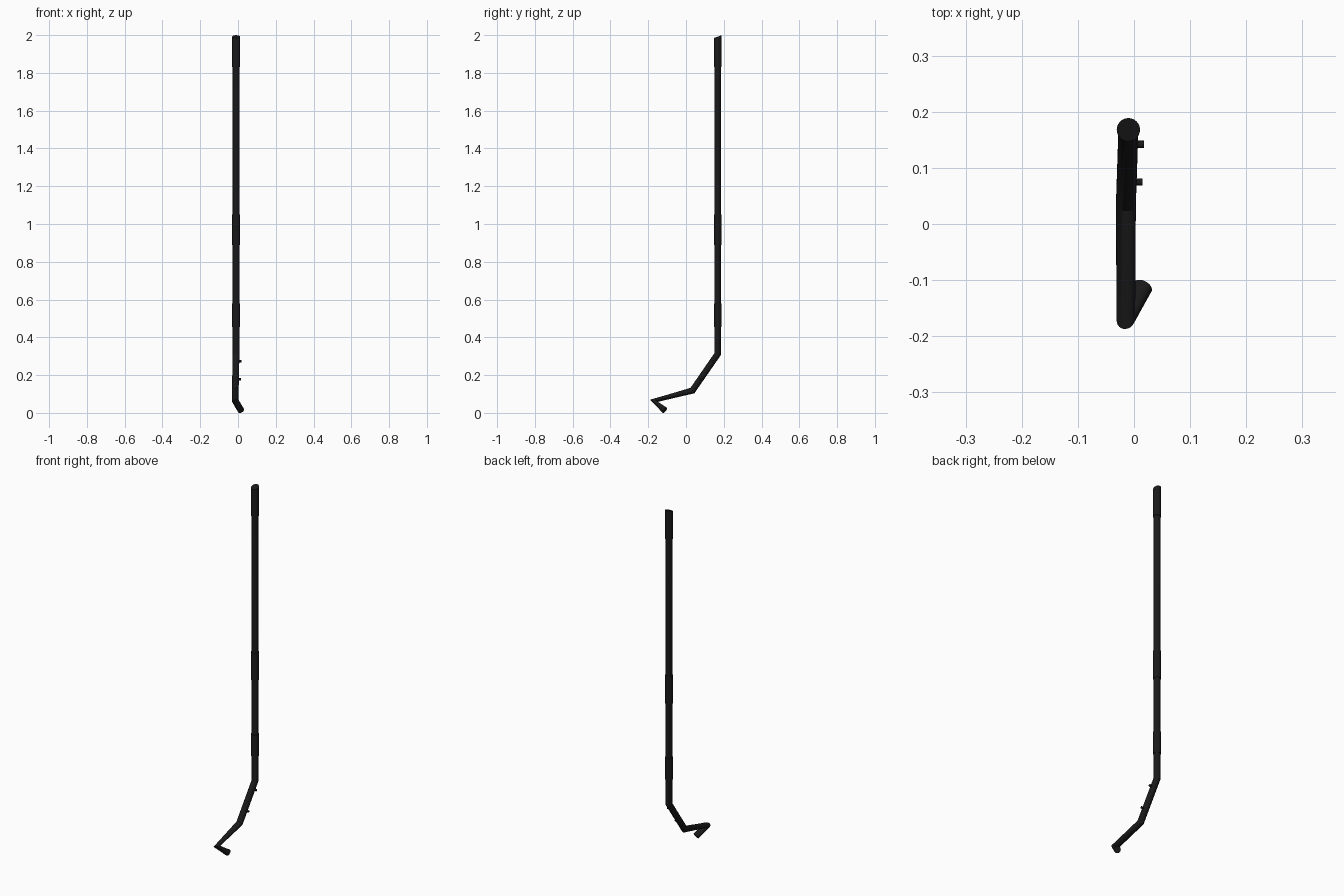
import bpy, bmesh, math
from mathutils import Vector, Matrix

if "Cube" in bpy.data.objects:
    bpy.data.objects.remove(bpy.data.objects["Cube"])

SIDES = 24
black = bpy.data.materials.new("black_paint")
black.diffuse_color = (0.01, 0.01, 0.01, 1)
black.use_nodes = True
black.node_tree.nodes["Principled BSDF"].inputs["Base Color"].default_value = black.diffuse_color


def finish(name, bm):
    bmesh.ops.recalc_face_normals(bm, faces=bm.faces)
    me = bpy.data.meshes.new(name)
    bm.to_mesh(me)
    bm.free()
    ob = bpy.data.objects.new(name, me)
    bpy.context.collection.objects.link(ob)
    me.materials.append(black)
    bpy.ops.object.select_all(action='DESELECT')
    ob.select_set(True)
    bpy.context.view_layer.objects.active = ob
    bpy.ops.object.shade_smooth_by_angle(angle=math.radians(30))
    return ob


def tube(name, points, radius, top_slope=0.0):
    """Capped tube along points; rings sit on the bisector plane of each bend."""
    bm = bmesh.new()
    pts = [Vector(p) for p in points]
    rings = []
    for i, p in enumerate(pts):
        n = Vector()
        if i > 0:
            n += (p - pts[i - 1]).normalized()
        if i < len(pts) - 1:
            n += (pts[i + 1] - p).normalized()
        n.normalize()
        # Carry the ring frame along so the sides never twist
        u = Vector((1, 0, 0)) if i == 0 else u
        u = (u - n * u.dot(n)).normalized()
        v = n.cross(u)
        ring = []
        for k in range(SIDES):
            a = 2 * math.pi * k / SIDES
            ring.append(bm.verts.new(p + radius * (u * math.cos(a) + v * math.sin(a))))
        rings.append(ring)
    # Slanted cut on the first ring
    for vert in rings[0]:
        vert.co.z += (vert.co.y - pts[0].y) * top_slope
    for a, b in zip(rings, rings[1:]):
        for k in range(SIDES):
            j = (k + 1) % SIDES
            bm.faces.new((a[k], a[j], b[j], b[k]))
    bm.faces.new(rings[0])
    bm.faces.new(rings[-1])
    return finish(name, bm)


X, Y = -0.010, 0.168

# Long pole with the bent lower end and hooked tip
tube("bent_pole", [(X, Y, 1.985), (X, Y, 0.312), (-0.0145, 0.034, 0.118),
                   (-0.0145, -0.170, 0.064), (0.0155, -0.112, 0.0137)], 0.0178, 0.36)

# Grip sleeves wrapped round the pole
for name, top, bottom, slope in (("top_grip", 1.992, 1.83, 0.36),
                                 ("middle_grip", 1.05, 0.89, 0),
                                 ("lower_grip", 0.58, 0.455, 0)):
    tube(name, [(X, Y, top), (X, Y, bottom)], 0.0208, slope)

# Two small pegs on the right side of the angled section
slant = math.atan2(0.194, 0.134)
for name, x, y, z in (("upper_peg", 0.008, 0.142, 0.274), ("lower_peg", 0.005, 0.075, 0.177)):
    bm = bmesh.new()
    bmesh.ops.create_cone(bm, cap_ends=True, segments=12, radius1=0.0065, radius2=0.0065,
                          depth=0.02, matrix=Matrix.Translation((x, y, z))
                          @ Matrix.Rotation(slant, 4, 'X') @ Matrix.Rotation(math.pi / 2, 4, 'Y'))
    finish(name, bm)
